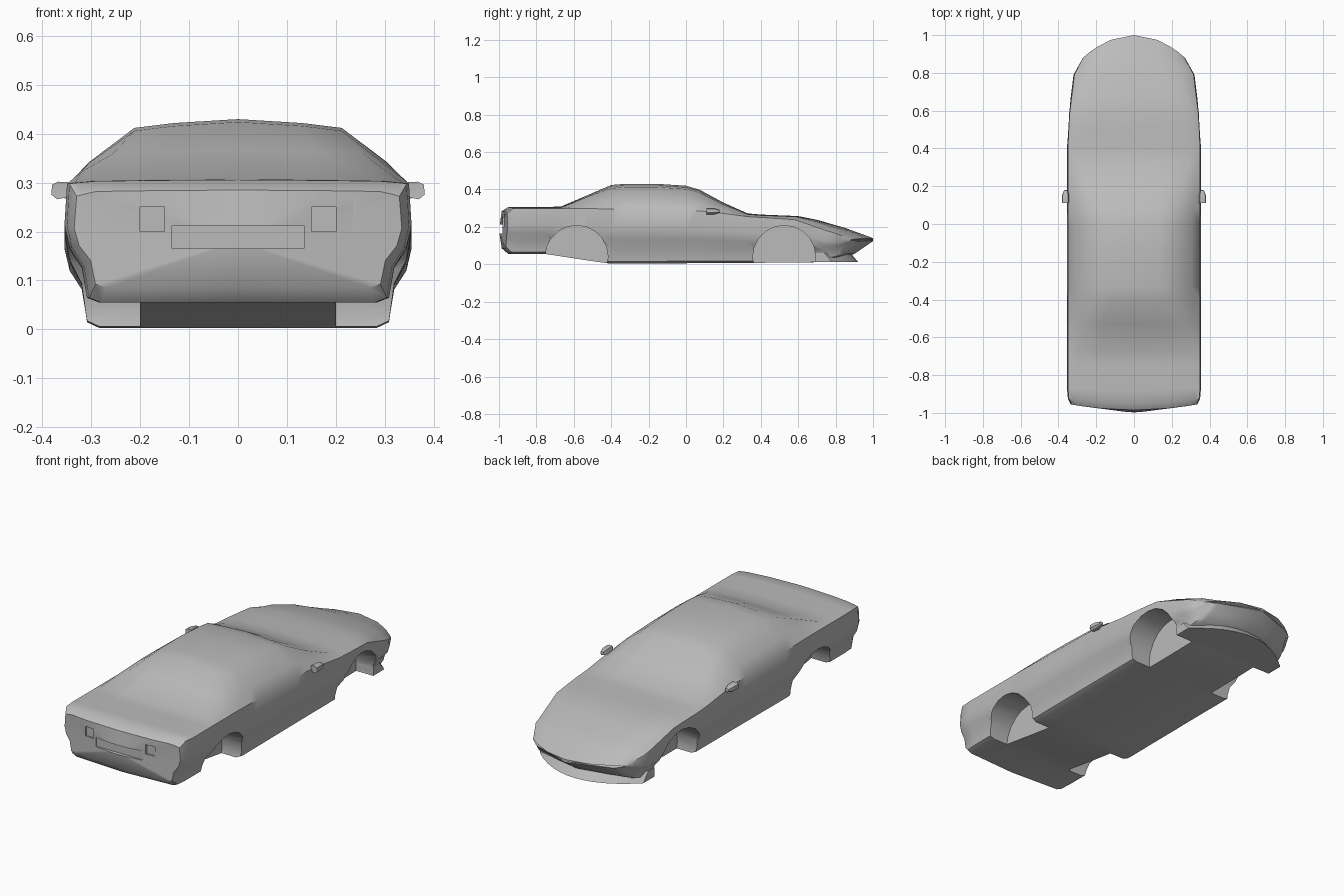
import bpy, bmesh, math
from mathutils import Vector

cube = bpy.data.objects.get("Cube")
if cube:
    bpy.data.objects.remove(cube, do_unlink=True)

paint = bpy.data.materials.new("grey_paint")
paint.use_nodes = True
GREY = (0.5, 0.5, 0.5, 1)
paint.diffuse_color = GREY
paint.node_tree.nodes["Principled BSDF"].inputs["Base Color"].default_value = GREY


def make_object(name, bm):
    bmesh.ops.recalc_face_normals(bm, faces=bm.faces)
    mesh = bpy.data.meshes.new(name)
    bm.to_mesh(mesh)
    bm.free()
    obj = bpy.data.objects.new(name, mesh)
    bpy.context.collection.objects.link(obj)
    mesh.materials.append(paint)
    return obj


def lerp_profile(profile, y):
    for (y0, v0), (y1, v1) in zip(profile, profile[1:]):
        if y <= y1:
            t = max(0, (y - y0) / (y1 - y0))
            return v0 + (v1 - v0) * t
    return profile[-1][1]


def loft(bm, rings, cap_points):
    """Bridge closed rings of points and fan-fill both ends."""
    loops = [[bm.verts.new(p) for p in ring] for ring in rings]
    n = len(loops[0])
    for a, b in zip(loops, loops[1:]):
        for i in range(n):
            j = (i + 1) % n
            bm.faces.new((a[i], a[j], b[j], b[i]))
    for loop, point in zip((loops[0], loops[-1]), cap_points):
        centre = bm.verts.new(point)
        for i in range(n):
            bm.faces.new((loop[i], loop[(i + 1) % n], centre))


def smooth(obj, degrees):
    bpy.ops.object.select_all(action="DESELECT")
    obj.select_set(True)
    bpy.context.view_layer.objects.active = obj
    bpy.ops.object.shade_smooth_by_angle(angle=math.radians(degrees))


# Lengthwise profiles of the shell, as (y, value)
TOP = [(-.985, .285), (-.95, .306), (-.67, .308), (-.4, .424), (-.33, .43), (-.15, .43),
       (0, .42), (.07, .4), (.2, .33), (.33, .272), (.4, .266), (.6, .258), (.7, .238),
       (.85, .195), (1, .14)]
BELT = [(-.985, .272), (-.95, .298), (-.5, .298), (.1, .285), (.33, .255), (.6, .238),
        (.8, .18), (1, .132)]
ROOF_WIDTH = [(-.985, .29), (-.66, .3), (-.4, .212), (.02, .212), (.36, .3), (.7, .28), (1, .2)]
ROOF_DROP = [(-.9, .003), (-.6, .004), (-.4, .018), (0, .018), (.35, .004), (1, .003)]
WIDTH = [(-.985, .335), (-.95, .35), (-.88, .355), (.4, .355), (.6, .346), (.85, .32), (1, .27)]
FLOOR = [(-.985, .085), (-.95, .055), (-.75, .055), (-.41, .003), (.69, .01), (.8, .025),
         (.9, .055), (1, .124)]
BOW = [(-.985, -.03), (-.8, 0), (.5, 0), (.85, .06), (1, .12)]
SIDE = [(.8, 0), (.87, .04), (.9, .3), (.97, .46), (1, .65), (.985, 1)]


def section(y):
    top, belt, roof, drop, width, floor, bow = (
        lerp_profile(p, y) for p in (TOP, BELT, ROOF_WIDTH, ROOF_DROP, WIDTH, FLOOR, BOW))
    half = [(f * width, floor + h * (belt - floor)) for f, h in SIDE]
    side_x = half[-1][0]
    edge_z = max(top - drop, belt + .002)
    half.append((side_x * .68 + roof * .32, belt + .4 * (edge_z - belt)))
    half += [(roof, edge_z), (roof * .62, top - drop * .45)]
    points = [(0, floor)] + half + [(0, top)] + [(-x, z) for x, z in reversed(half)]
    return [Vector((x, y - bow * (x / width) ** 2, z)) for x, z in points]


# Body shell
STATIONS = [-.985, -.95, -.88, -.75, -.67, -.53, -.4, -.33, -.15, 0, .07, .2, .33,
            .4, .5, .6, .7, .8, .85, .9, .95, 1]
bm = bmesh.new()
loft(bm, [section(y) for y in STATIONS], [(0, -1, .18), (0, 1, .13)])
body = make_object("body_shell", bm)

# Cutters for the wheel arches and the recesses of the tail panel
cutter_bm = bmesh.new()


def cut_box(x0, x1, z0, z1, y0, y1):
    box = bmesh.ops.create_cube(cutter_bm, size=1)["verts"]
    for v in box:
        v.co = Vector(((x0 + x1) / 2 + v.co.x * (x1 - x0),
                       (y0 + y1) / 2 + v.co.y * (y1 - y0),
                       (z0 + z1) / 2 + v.co.z * (z1 - z0)))


for side in (-1, 1):
    for arch_y in (-.585, .525):
        arch = bmesh.ops.create_cone(cutter_bm, cap_ends=True, segments=20,
                                     radius1=.168, radius2=.168, depth=.3)["verts"]
        for v in arch:
            v.co = Vector((side * (.35 + v.co.z), arch_y + v.co.x, .04 + v.co.y))
    for inner, outer, low, high in ((.235, .3, .2, .272), (.15, .2, .2, .25)):
        xs = sorted((side * inner, side * outer))
        cut_box(*xs, low, high, -1.1, -.968)
cut_box(-.135, .135, .165, .212, -1.1, -.978)
cutter = make_object("recess_cutter", cutter_bm)
cutter.hide_render = True

cut = body.modifiers.new("recesses", "BOOLEAN")
cut.operation = "DIFFERENCE"
cut.solver = "EXACT"
cut.object = cutter
bpy.context.view_layer.objects.active = body
bpy.ops.object.modifier_apply(modifier=cut.name)
bpy.data.objects.remove(cutter, do_unlink=True)
smooth(body, 40)

# Chin spoiler below the nose, following the curve of the front edge
bm = bmesh.new()
rings = []
for step in range(-6, 7):
    x = step * .05
    back = .13 * (x / .29) ** 2
    rings.append([(x, y, z) for y, z in
                  ((.69, .012), (.69, .06), (.88 - back, .06), (.92 - back, .012))])
loft(bm, rings, [(-.3, .73, .035), (.3, .73, .035)])
smooth(make_object("chin_spoiler", bm), 40)

# Door mirrors with a short stalk
for side, label in ((1, "left"), (-1, "right")):
    bm = bmesh.new()
    rings = []
    for y, size in ((.11, 1), (.15, .95), (.178, .5)):
        rings.append([(side * (.36 + dx * size), y, .284 + dz * size) for dx, dz in
                      ((-.02, -.012), (.01, -.018), (.022, -.008), (.02, .012),
                       (.008, .018), (-.012, .017))])
    loft(bm, rings, [(side * .36, .112, .284), (side * .36, .18, .284)])
    loft(bm, [[(side * x, .14 + dy, z + dz) for dy, dz in
               ((-.01, -.006), (.01, -.006), (.01, .006), (-.01, .006))]
              for x, z in ((.33, .27), (.36, .275))],
         [(side * .33, .14, .27), (side * .36, .14, .275)])
    smooth(make_object(label + "_mirror", bm), 40)
